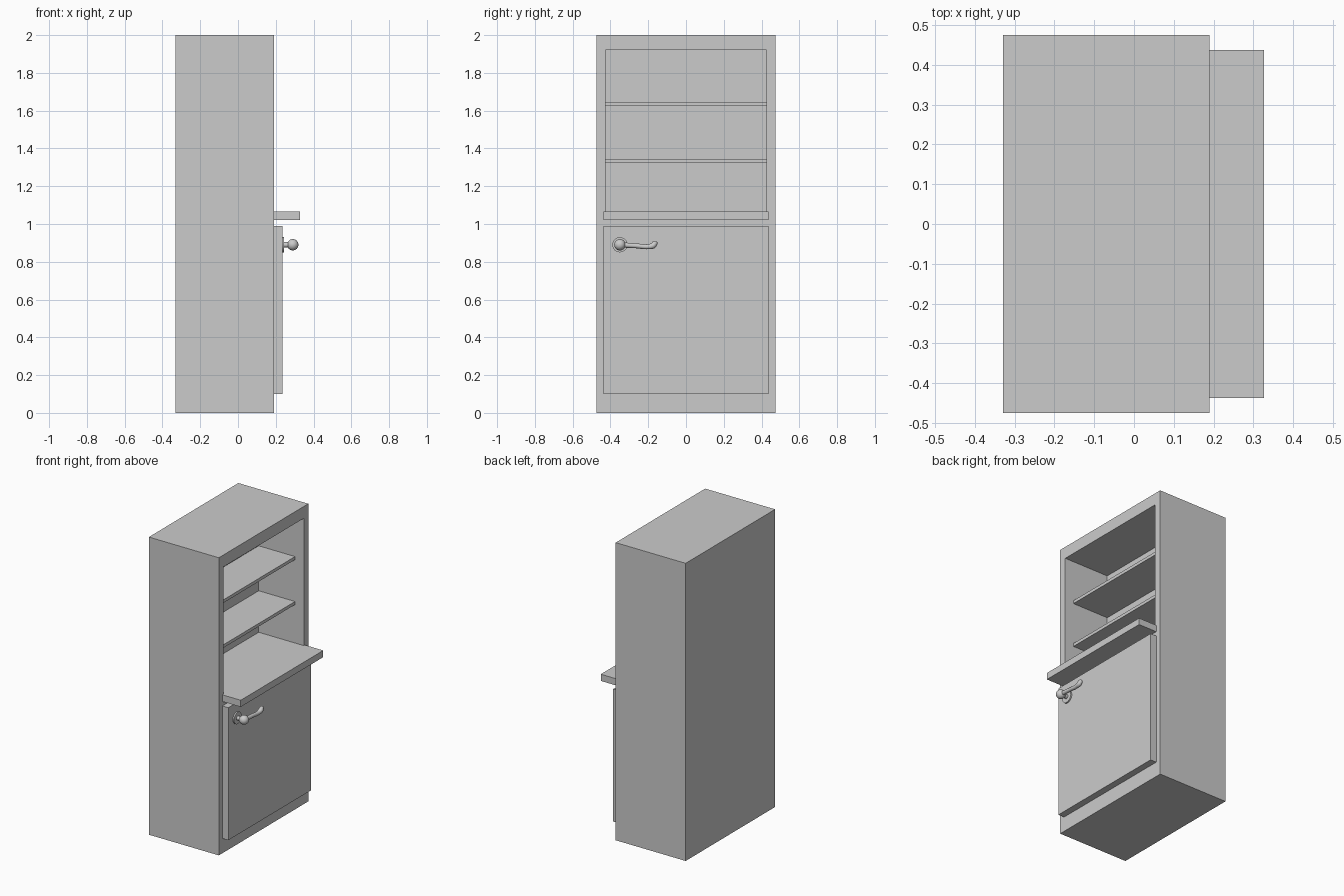
import bpy
from math import pi

if "Cube" in bpy.data.objects:
    bpy.data.objects.remove(bpy.data.objects["Cube"])


def box(name, x, y, z):
    """Box from (min, max) ranges on each axis."""
    bpy.ops.mesh.primitive_cube_add(
        size=1, location=[(a + b) / 2 for a, b in (x, y, z)])
    ob = bpy.context.object
    ob.name = name
    ob.scale = [b - a for a, b in (x, y, z)]
    bpy.ops.object.transform_apply(location=False, rotation=False, scale=True)
    return ob


def disc(name, x0, x1, r):
    """Round part on the handle axis, running along x."""
    bpy.ops.mesh.primitive_cylinder_add(
        vertices=32, radius=r, depth=x1 - x0,
        location=((x0 + x1) / 2, HY, HZ), rotation=(0, pi / 2, 0))
    bpy.context.object.name = name
    bpy.ops.object.shade_smooth_by_angle()


FRONT, BACK = 0.19, -0.145      # cabinet face and niche back wall
HY, HZ, HX = -0.35, 0.89, 0.29  # handle centre

# Cabinet carcass with open upper niche
body = box("cabinet_body", (-0.33, FRONT), (-0.475, 0.475), (0, 2))
cutter = box("niche_cutter", (BACK, 0.4), (-0.427, 0.427), (1.04, 1.92))
cutter.hide_render = True
mod = body.modifiers.new("niche", 'BOOLEAN')
mod.operation = 'DIFFERENCE'
mod.solver = 'EXACT'
mod.object = cutter
bpy.context.view_layer.objects.active = body
bpy.ops.object.modifier_apply(modifier=mod.name)
bpy.data.objects.remove(cutter)

# Shelves, set back from the face
for i, z in enumerate((1.323, 1.625)):
    box(f"shelf_{i + 1}", (BACK - 0.01, 0.125), (-0.43, 0.43), (z, z + 0.021))

# Projecting counter and door
box("counter", (BACK - 0.01, 0.327), (-0.438, 0.438), (1.02, 1.065))
box("door", (FRONT - 0.005, 0.235), (-0.438, 0.438), (0.10, 0.99))

# Handle rose, stem and knob
disc("handle_rose", 0.23, 0.244, 0.04)
disc("handle_stem", 0.24, HX, 0.014)
bpy.ops.mesh.primitive_uv_sphere_add(
    segments=32, ring_count=16, radius=0.03, location=(HX, HY, HZ))
bpy.context.object.name = "handle_knob"
bpy.ops.object.shade_smooth_by_angle(angle=pi / 3)

# Curved lever: y, z, thickness along the path
path = [(HY, HZ, 1.0), (-0.26, 0.884, 0.9), (-0.2, 0.88, 0.95),
        (-0.175, 0.886, 1.15), (-0.163, 0.9, 1.0), (-0.158, 0.908, 0.5)]
curve = bpy.data.curves.new("handle_lever", 'CURVE')
curve.dimensions = '3D'
curve.bevel_depth = 0.014
curve.bevel_resolution = 4
curve.use_fill_caps = True
spline = curve.splines.new('BEZIER')
spline.bezier_points.add(len(path) - 1)
for p, (y, z, r) in zip(spline.bezier_points, path):
    p.co = (HX, y, z)
    p.radius = r
    p.handle_left_type = p.handle_right_type = 'AUTO'
lever = bpy.data.objects.new("handle_lever", curve)
bpy.context.collection.objects.link(lever)
